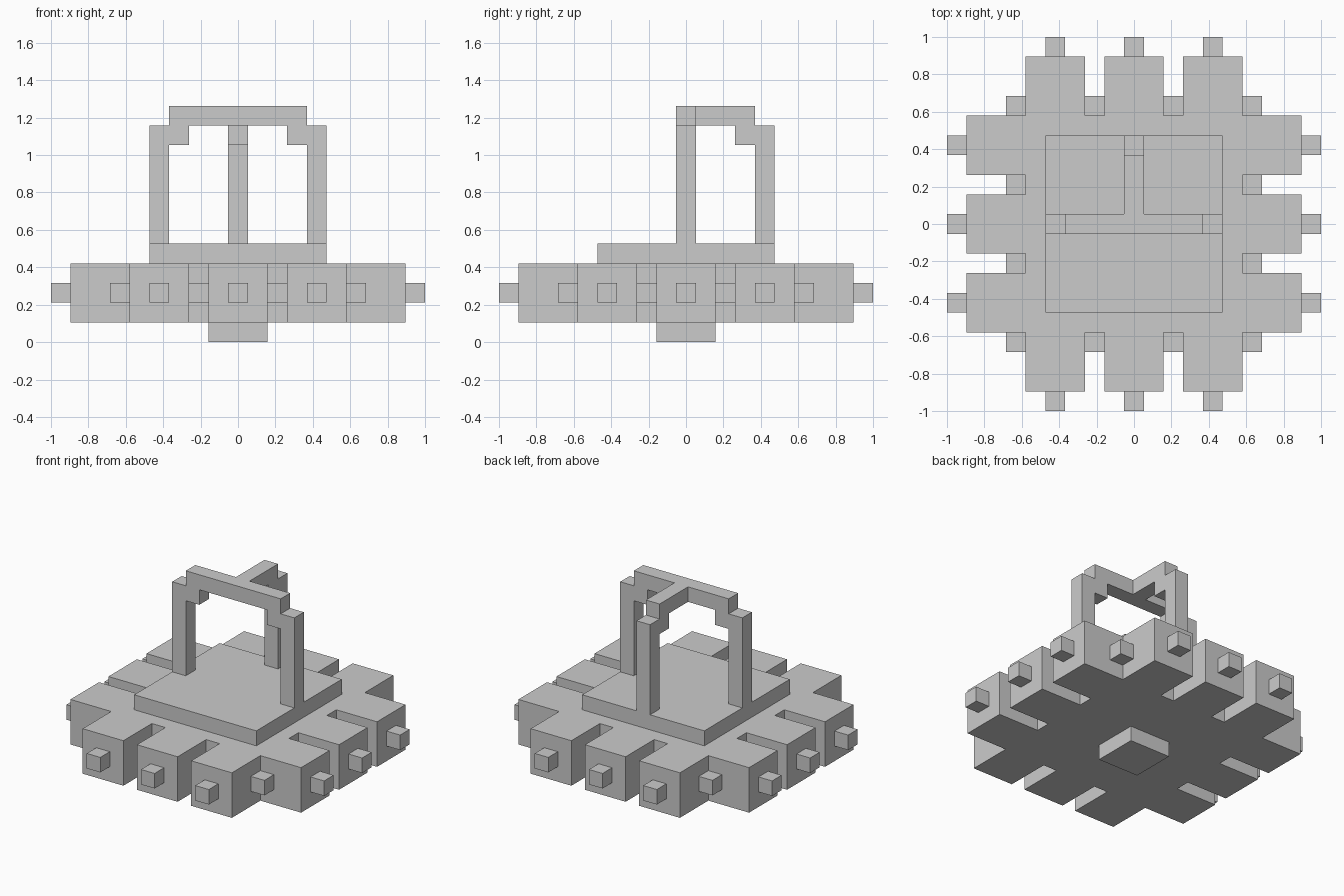
import bpy
import bmesh

if "Cube" in bpy.data.objects:
    bpy.data.objects.remove(bpy.data.objects["Cube"])

U = 2 / 19  # one block unit


def prism(name, outline, lo, hi, to_xyz):
    """Extrude a 2D outline from lo to hi; to_xyz maps (a, b, depth) to a point."""
    bm = bmesh.new()
    face = bm.faces.new([bm.verts.new([c * U for c in to_xyz(a, b, lo)]) for a, b in outline])
    ext = bmesh.ops.extrude_face_region(bm, geom=[face])
    shift = [(p - q) * U for p, q in zip(to_xyz(0, 0, hi), to_xyz(0, 0, lo))]
    verts = [g for g in ext["geom"] if isinstance(g, bmesh.types.BMVert)]
    bmesh.ops.translate(bm, verts=verts, vec=shift)
    bmesh.ops.recalc_face_normals(bm, faces=bm.faces)
    mesh = bpy.data.meshes.new(name)
    bm.to_mesh(mesh)
    bm.free()
    obj = bpy.data.objects.new(name, mesh)
    bpy.context.collection.objects.link(obj)
    return obj


def flat(a, b, d):
    return (a, b, d)


def facing_front(a, b, d):
    return (a, d, b)


def facing_side(a, b, d):
    return (d, a, b)


def square(x, y, r):
    return [(x - r, y - r), (x + r, y - r), (x + r, y + r), (x - r, y + r)]


def turn(x, y, times):
    for _ in range(times):
        x, y = y, -x
    return x, y


# Foot and raised top plate
prism("foot", square(0, 0, 1.5), 0, 1, flat)
prism("top_plate", square(0, 0, 4.5), 4, 5, flat)

# Body: three square fingers on each of four sides
side = []
for c in (-4, 0, 4):
    side += [(c - 1.5, 5.5), (c - 1.5, 8.5), (c + 1.5, 8.5), (c + 1.5, 5.5)]
side.pop()  # shared with the next side's first corner
prism("body", [turn(x, y, k) for k in range(4) for x, y in side], 1, 4, flat)

# Studs: on finger ends, in the gaps between fingers, and in the corners
studs = [("finger_stud", x, 9) for x in (-4, 0, 4)]
studs += [("gap_stud", x, 6) for x in (-2, 2)]
studs += [("corner_stud", 6, 6)]
for k in range(4):
    for name, x, y in studs:
        prism(name, square(*turn(x, y, k), 0.5), 2, 3, flat)

# Handle: full arch across the middle, half arch joining it from the back
half = [(3.5, 12), (3.5, 11), (4.5, 11), (4.5, 5), (3.5, 5), (3.5, 10), (2.5, 10), (2.5, 11)]
mirrored = [(-x, z) for x, z in reversed(half)]
prism("handle_arch", half + mirrored, -0.5, 0.5, facing_front)
prism("handle_back_leg", [(0.5, 12)] + half + [(0.5, 11)], -0.5, 0.5, facing_side)
